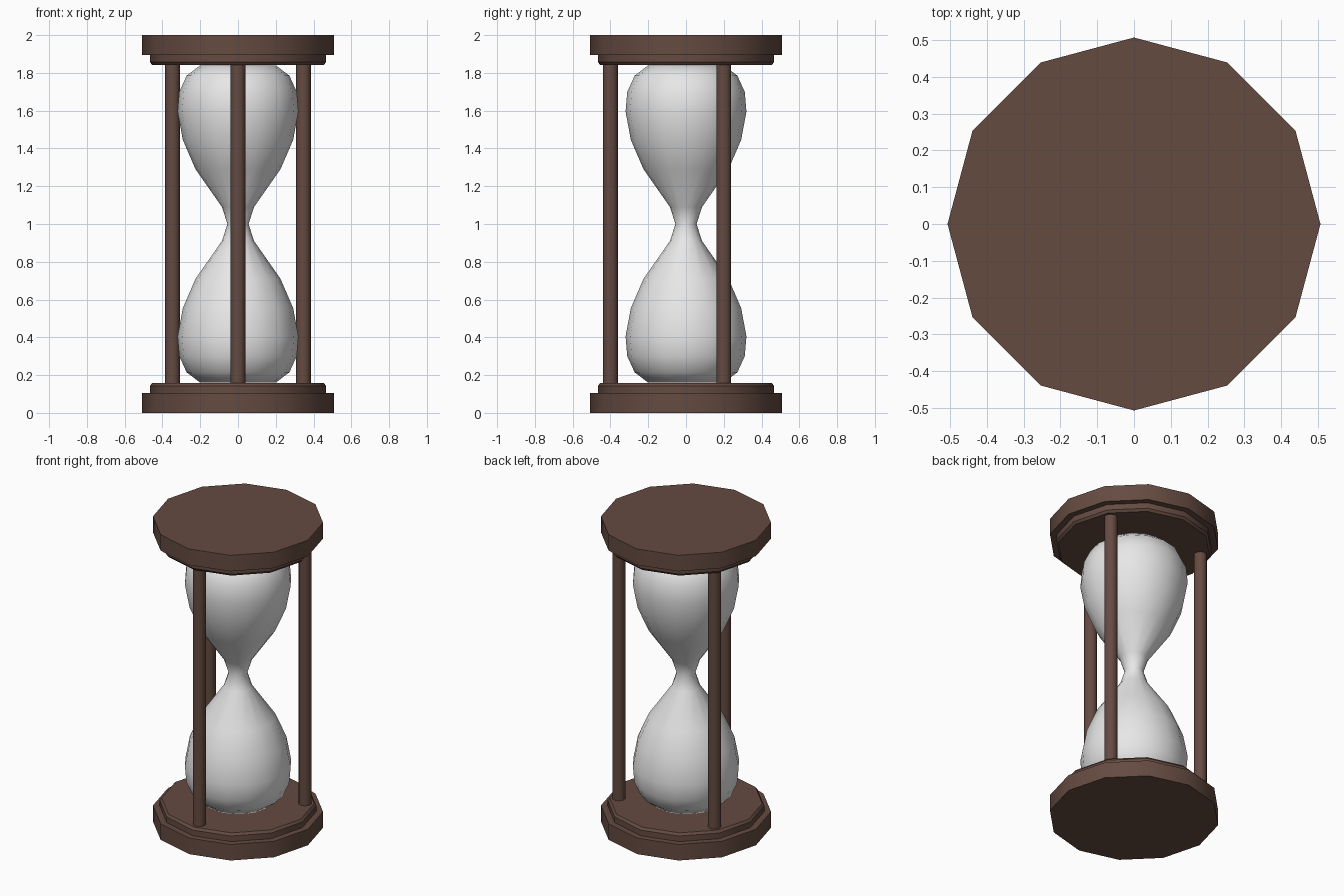
import bpy, bmesh, math

if "Cube" in bpy.data.objects:
    bpy.data.objects.remove(bpy.data.objects["Cube"])


def material(name, rgb):
    m = bpy.data.materials.new(name)
    m.diffuse_color = (*rgb, 1)
    m.use_nodes = True
    m.node_tree.nodes["Principled BSDF"].inputs["Base Color"].default_value = m.diffuse_color
    return m


wood = material("dark brown wood", (0.13, 0.07, 0.053))
glass = material("pale grey glass", (0.8, 0.8, 0.8))


def lathe(name, profile, sides, mat, angle, centre=(0, 0)):
    """Spin (radius, z) points around a vertical axis and cap both ends."""
    bm = bmesh.new()
    rings = []
    for r, z in profile:
        rings.append([bm.verts.new((centre[0] + r * math.cos(2 * math.pi * i / sides),
                                    centre[1] + r * math.sin(2 * math.pi * i / sides), z))
                      for i in range(sides)])
    for a, b in zip(rings, rings[1:]):
        for i in range(sides):
            j = (i + 1) % sides
            bm.faces.new((a[i], a[j], b[j], b[i]))
    bm.faces.new(rings[0])
    bm.faces.new(rings[-1])
    bmesh.ops.recalc_face_normals(bm, faces=bm.faces[:])
    me = bpy.data.meshes.new(name)
    bm.to_mesh(me)
    bm.free()
    me.materials.append(mat)
    ob = bpy.data.objects.new(name, me)
    bpy.context.collection.objects.link(ob)
    bpy.ops.object.select_all(action='DESELECT')
    ob.select_set(True)
    bpy.context.view_layer.objects.active = ob
    bpy.ops.object.shade_smooth_by_angle(angle=math.radians(angle))
    return ob


# Stepped twelve-sided end plates, mirrored about mid height
plate = [(0.507, 0), (0.507, 0.105), (0.467, 0.105), (0.467, 0.142), (0.455, 0.157)]
lathe("bottom_plate", plate, 12, wood, 35)
lathe("top_plate", [(r, 2 - z) for r, z in plate], 12, wood, 35)

# Glass bulbs: upper half profile mirrored to the lower half
upper = [(0.085, 1.09), (0.225, 1.29), (0.292, 1.445), (0.32, 1.595),
         (0.311, 1.70), (0.272, 1.785), (0.2, 1.84)]
lower = [(r, 2 - z) for r, z in reversed(upper)]
lathe("glass_bulbs", lower + [(0.056, 1.0)] + upper, 16, glass, 60)

# Three posts around the glass
for k, name in enumerate(("front_post", "right_post", "left_post")):
    a = math.radians(-90 + 120 * k)
    lathe(name, [(0.039, 0.15), (0.039, 1.85)], 12, wood, 35,
          (0.4 * math.cos(a), 0.4 * math.sin(a)))
